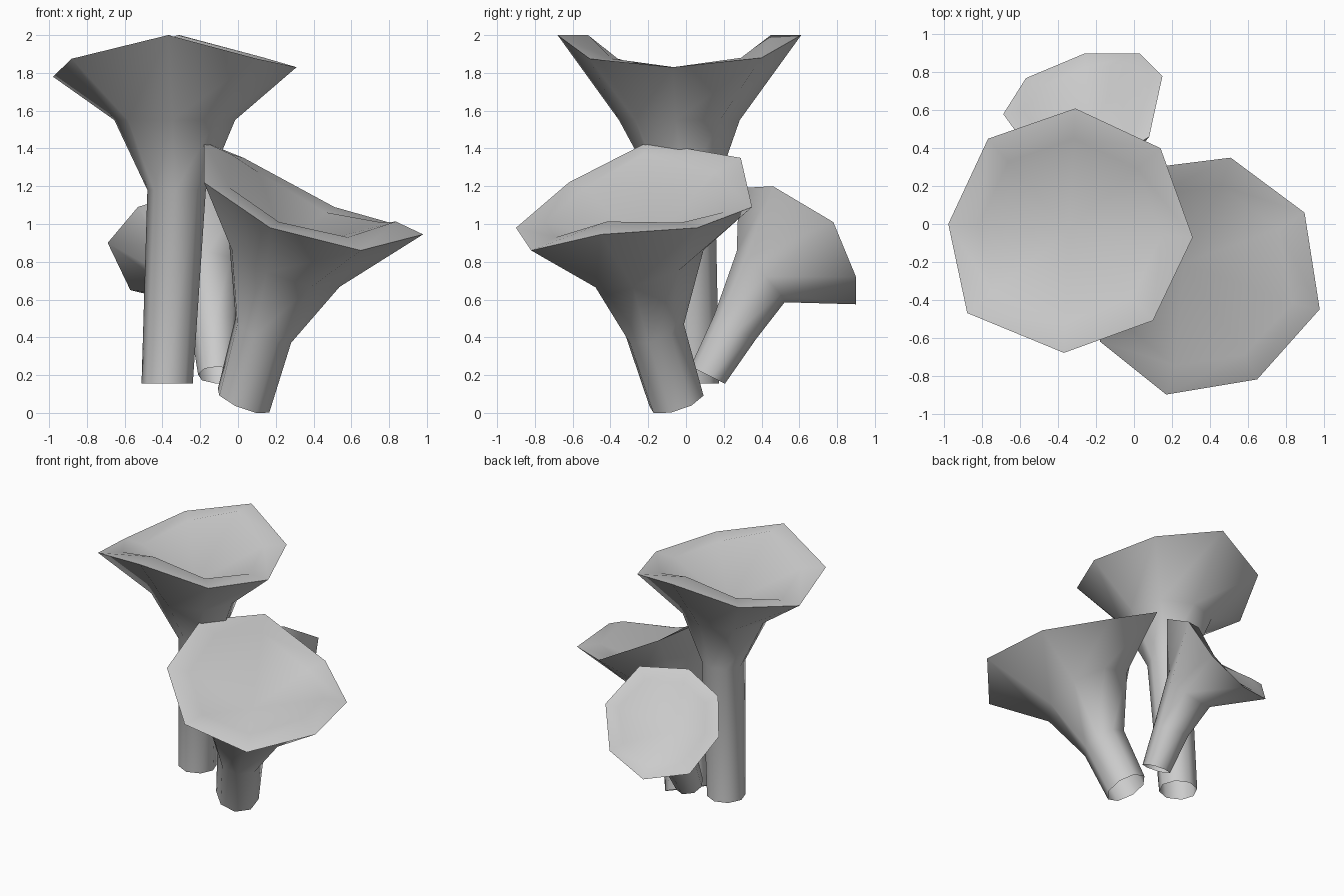
import bpy
import bmesh
from mathutils import Vector

cube = bpy.data.objects.get("Cube")
if cube:
    bpy.data.objects.remove(cube, do_unlink=True)

# One plain grey for the whole cluster
GREY = (0.6, 0.6, 0.6, 1.0)
grey = bpy.data.materials.new("plain_grey")
grey.use_nodes = True
grey.diffuse_color = GREY
grey.node_tree.nodes["Principled BSDF"].inputs["Base Color"].default_value = GREY


def flatten(spoke, axis):
    """Part of a spoke that lies across the axis."""
    return spoke - axis * spoke.dot(axis)


def make_ring(bm, center, radius, axis, spokes):
    """Ring of vertices around an axis, lined up with the rim corners."""
    axis = Vector(axis).normalized()
    return [bm.verts.new(Vector(center) + flatten(s, axis).normalized() * radius)
            for s in spokes]


def bridge(bm, lower, upper):
    count = len(lower)
    for i in range(count):
        j = (i + 1) % count
        bm.faces.new((lower[i], lower[j], upper[j], upper[i]))


def funnel_mushroom(name, stem, rim, axis):
    """stem: (center, radius, axis) from the open foot up; rim: cap corners."""
    bm = bmesh.new()
    axis = Vector(axis).normalized()
    corners = [Vector(p) for p in rim]
    middle = sum(corners, Vector()) / len(corners)
    spokes = [p - middle for p in corners]
    cap_radius = sum(s.length for s in spokes) / len(spokes)

    # Stem and flared underside
    rings = [make_ring(bm, c, r, n, spokes) for c, r, n in stem]
    edge_ring = [bm.verts.new(p) for p in corners]
    rings.append(edge_ring)

    # Level lip, then a hollow cone
    lip = [bm.verts.new(p - flatten(s, axis) * 0.25)
           for p, s in zip(corners, spokes)]
    rings.append(lip)
    for lower, upper in zip(rings, rings[1:]):
        bridge(bm, lower, upper)
    hub = bm.verts.new(middle - axis * cap_radius * 0.42)
    for i, vert in enumerate(lip):
        bm.faces.new((vert, lip[(i + 1) % len(lip)], hub))

    # Smooth skin with a crisp rim
    for face in bm.faces:
        face.smooth = True
    for i, vert in enumerate(edge_ring):
        bm.edges.get((vert, edge_ring[i - 1])).smooth = False

    mesh = bpy.data.meshes.new(name)
    bm.to_mesh(mesh)
    bm.free()
    mesh.materials.append(grey)
    obj = bpy.data.objects.new(name, mesh)
    bpy.context.collection.objects.link(obj)


# Tall upright mushroom
UP = (0, 0, 1)
funnel_mushroom(
    "tall_mushroom",
    [((-0.375, 0.04, 0.155), 0.136, UP),
     ((-0.325, 0, 1.18), 0.155, UP),
     ((-0.335, -0.035, 1.55), 0.32, UP)],
    [(0.31, -0.07, 1.83), (0.14, 0.4, 1.88), (-0.31, 0.61, 2),
     (-0.77, 0.45, 1.88), (-0.98, 0, 1.78), (-0.88, -0.47, 1.875),
     (-0.37, -0.68, 2), (0.1, -0.51, 1.875)],
    UP)

# Front mushroom leaning to the left and forward
LEAN = (0.4, -0.32, 1)
funnel_mushroom(
    "front_mushroom",
    [((0.03, -0.05, 0.065), 0.153, LEAN),
     ((0.135, -0.165, 0.44), 0.165, LEAN),
     ((0.245, -0.215, 0.805), 0.33, LEAN)],
    [(0.98, -0.45, 0.945), (0.9, 0.06, 0.98), (0.51, 0.35, 1.09),
     (0.03, 0.29, 1.35), (-0.18, -0.2, 1.435), (-0.18, -0.62, 1.22),
     (0.17, -0.9, 0.98), (0.65, -0.82, 0.86)],
    LEAN)

# Small back mushroom bending backwards
BACK = (-0.15, 1, 0.95)
funnel_mushroom(
    "back_mushroom",
    [((-0.11, 0.115, 0.2), 0.102, (0, 0.5, 1)),
     ((-0.125, 0.26, 0.455), 0.128, (0, 0.6, 1)),
     ((-0.17, 0.395, 0.72), 0.185, BACK)],
    [(0.03, 0.9, 0.72), (-0.26, 0.9, 0.575), (-0.57, 0.77, 0.65),
     (-0.69, 0.58, 0.9), (-0.53, 0.36, 1.09), (-0.22, 0.28, 1.19),
     (0.08, 0.46, 1.2), (0.15, 0.78, 1.01)],
    BACK)
